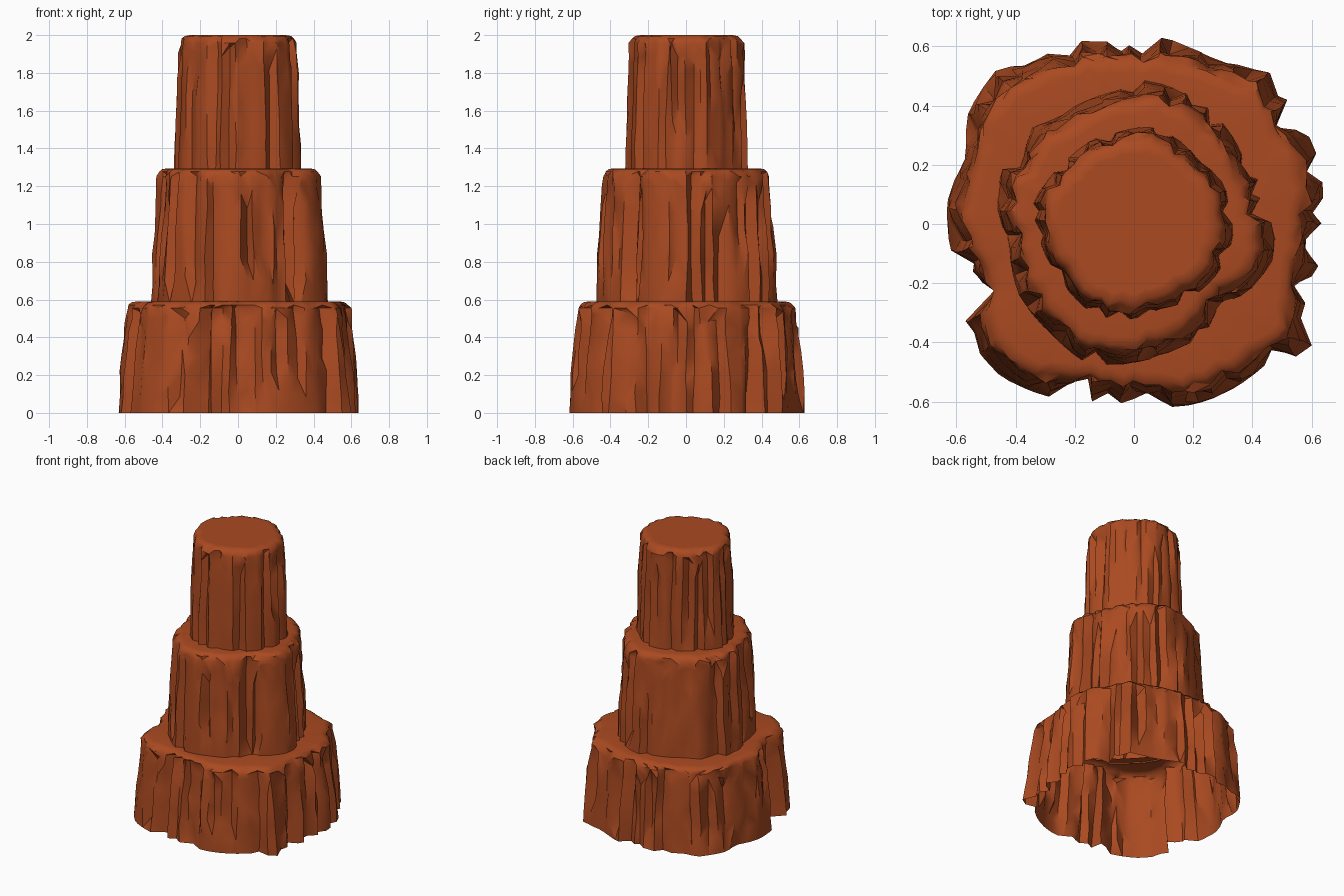
import bpy, bmesh, math, random

if "Cube" in bpy.data.objects:
    bpy.data.objects.remove(bpy.data.objects["Cube"])

random.seed(11)

rock = bpy.data.materials.new("red sandstone")
rock.diffuse_color = (0.40, 0.068, 0.015, 1)
rock.use_nodes = True
rock.node_tree.nodes["Principled BSDF"].inputs["Base Color"].default_value = rock.diffuse_color

# Plan outlines of the three tiers at their feet (x, y)
LOW = [(.63, .185), (.585, .31), (.47, .32), (.52, .39), (.50, .49), (.32, .54), (.24, .57),
       (.10, .63), (0, .6), (-.2, .615), (-.35, .54), (-.47, .515), (-.57, .35), (-.56, .235),
       (-.63, .08), (-.62, -.085), (-.55, -.15), (-.485, -.225), (-.57, -.31),
       (-.56, -.38), (-.45, -.515), (-.28, -.585), (-.2, -.52), (-.11, -.625), (.04, -.57),
       (.14, -.62), (.29, -.58), (.46, -.46), (.6, -.42), (.59, -.31), (.55, -.22),
       (.63, -.15), (.575, -.085), (.63, -.02)]
MID = [(.43, .135), (.375, .2), (.34, .285), (.24, .4), (.155, .45), (.04, .485), (-.05, .45),
       (-.15, .42), (-.25, .36), (-.35, .32), (-.37, .22), (-.445, .185), (-.46, .03),
       (-.42, -.05), (-.41, -.17), (-.38, -.25), (-.28, -.37), (-.18, -.46), (-.05, -.475),
       (.09, -.44), (.24, -.37), (.285, -.27), (.39, -.22), (.465, -.135), (.475, -.02),
       (.42, .05)]
TOP = [(.32, .05), (.305, .135), (.22, .21), (.15, .285), (.055, .33), (-.05, .31),
       (-.165, .27), (-.25, .19), (-.34, .07), (-.32, -.05), (-.25, -.18), (-.18, -.27),
       (-.065, -.325), (.09, -.285), (.22, -.23), (.305, -.13), (.335, -.035)]


def radius_fn(points):
    """Radius of the outline as a function of angle."""
    polar = sorted((math.atan2(y, x) % math.tau, math.hypot(x, y)) for x, y in points)
    polar = ([(polar[-1][0] - math.tau, polar[-1][1])] + polar
             + [(polar[0][0] + math.tau, polar[0][1])])

    def f(a):
        a %= math.tau
        for (a0, r0), (a1, r1) in zip(polar, polar[1:]):
            if a0 <= a <= a1:
                return r0 + (r1 - r0) * (a - a0) / max(a1 - a0, 1e-6)
        return polar[1][1]
    return f


def smooth(f, a, width=.13):
    return sum(f(a + width * k / 3) for k in range(-3, 4)) / 7


def build_tier(name, outline, z0, z1, top_scale, columns, inner, rough):
    f = radius_fn(outline)
    step = math.tau / columns
    levels = [0, .16, .34, .53, .72, .86, .94]
    rings = [[] for _ in range(len(levels) + 4)]
    bm = bmesh.new()
    groove_before = False
    for i in range(columns):
        # narrow vertical cracks beside broad slabs
        groove = (not groove_before) and random.random() < .42
        groove_before = groove
        a = i * step + random.uniform(-.25, .25) * step
        depth = random.uniform(.7, 1.8) * rough if groove else 0
        lo, hi = random.uniform(-.3, .3), random.uniform(.65, 1.1)
        ledge = random.uniform(.2, 1.6)
        drift = 0
        for k, t in enumerate(levels):
            drift += random.uniform(-.15, .15) * step
            ang = a + drift
            blend = t ** 1.4
            base = f(a) * (1 - blend) + smooth(f, a) * blend
            r = base * (1 + (top_scale - 1) * blend)
            if lo < t < hi:
                r -= depth
            if t > ledge:
                r -= .4 * rough
            r += random.uniform(-.3, .25) * rough * (k > 0)
            z = z0 + (z1 - z0) * t
            if 0 < k < len(levels) - 1:
                z += random.uniform(-.05, .05) * (z1 - z0)
            rings[k].append(bm.verts.new((r * math.cos(ang), r * math.sin(ang), z)))
        # rounded rim, then the smooth shelf running in under the next tier
        rim = smooth(f, a) * top_scale - .4 * depth + random.uniform(-.3, .3) * rough
        shelf = inner(a) - .055 if inner else rim * .8
        for j, (r, z) in enumerate([(rim - .012, z1 - .018), (rim - .028, z1 - .005),
                                    (rim - .055, z1), (shelf, z1)]):
            r = max(r, shelf) if j < 3 else r
            rings[len(levels) + j].append(
                bm.verts.new((r * math.cos(a), r * math.sin(a), z)))
    for low, high in zip(rings, rings[1:]):
        for i in range(columns):
            p, q = low[i], low[(i + 1) % columns]
            s, t = high[(i + 1) % columns], high[i]
            if random.random() < .5:
                bm.faces.new((p, q, s))
                bm.faces.new((p, s, t))
            else:
                bm.faces.new((p, q, t))
                bm.faces.new((q, s, t))
    if not inner:
        bm.faces.new(rings[-1])
    mesh = bpy.data.meshes.new(name)
    bm.to_mesh(mesh)
    bm.free()
    ob = bpy.data.objects.new(name, mesh)
    bpy.context.collection.objects.link(ob)
    mesh.materials.append(rock)
    bpy.ops.object.select_all(action='DESELECT')
    ob.select_set(True)
    bpy.context.view_layer.objects.active = ob
    bpy.ops.object.shade_smooth_by_angle(angle=math.radians(40))
    return ob


# Three stacked hollow tiers, open underneath
build_tier("lower_tier", LOW, 0, .59, .93, 84, radius_fn(MID), .028)
build_tier("middle_tier", MID, .58, 1.295, .925, 68, radius_fn(TOP), .024)
build_tier("upper_tier", TOP, 1.285, 2.0, .93, 54, None, .018)
